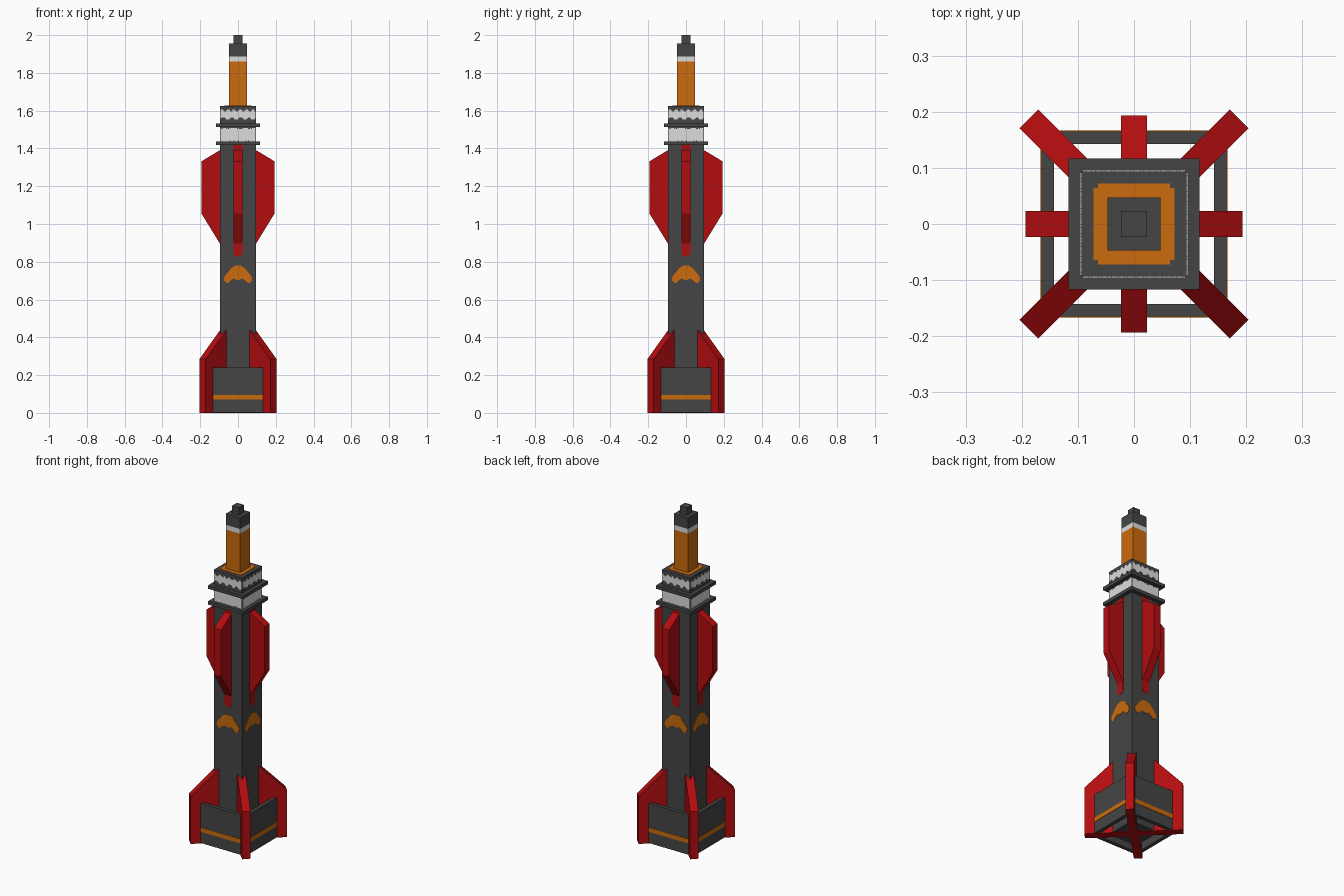
import bpy, bmesh, math, random
from mathutils import Matrix, Vector

if "Cube" in bpy.data.objects:
    bpy.data.objects.remove(bpy.data.objects["Cube"])

random.seed(4)


def material(name, rgb):
    m = bpy.data.materials.new(name)
    m.diffuse_color = (*rgb, 1)
    m.use_nodes = True
    m.node_tree.nodes["Principled BSDF"].inputs["Base Color"].default_value = m.diffuse_color
    return m


GREY = material("dark grey", (0.06, 0.06, 0.06))
RED = material("red", (0.45, 0.004, 0.005))
ORANGE = material("orange", (0.6, 0.145, 0.004))
WHITE = material("white", (0.72, 0.72, 0.72))


def finish(bm, name, mat):
    bmesh.ops.recalc_face_normals(bm, faces=bm.faces[:])
    me = bpy.data.meshes.new(name)
    bm.to_mesh(me)
    bm.free()
    me.materials.append(mat)
    ob = bpy.data.objects.new(name, me)
    bpy.context.collection.objects.link(ob)
    return ob


def prism(bm, outline, direction):
    """Closed solid from an outline pushed along a direction."""
    face = bm.faces.new([bm.verts.new(p) for p in outline])
    out = bmesh.ops.extrude_face_region(bm, geom=[face], use_keep_orig=True)
    verts = [g for g in out["geom"] if isinstance(g, bmesh.types.BMVert)]
    bmesh.ops.translate(bm, verts=verts, vec=direction)


def square(name, half, z0, z1, mat):
    bm = bmesh.new()
    prism(bm, [(x * half, y * half, z0) for x, y in ((-1, -1), (1, -1), (1, 1), (-1, 1))],
          Vector((0, 0, z1 - z0)))
    return finish(bm, name, mat)


def four(name, outline, direction, mat, turn=0):
    """Repeat a prism around the z axis at 90 degree steps."""
    bm = bmesh.new()
    for k in range(4):
        r = Matrix.Rotation(math.radians(turn + 90 * k), 3, 'Z')
        prism(bm, [r @ Vector(p) for p in outline], r @ Vector(direction))
    return finish(bm, name, mat)


def decal(name, points, dist, mat):
    """Thin painted plate on each of the four sides; points are (x, z)."""
    four(name, [(x, -dist + 0.001, z) for x, z in points], (0, -0.003, 0), mat)


def fin(name, profile, turn):
    """Radial fin; profile points are (distance, z)."""
    four(name, [(d, -0.0235, z) for d, z in profile], (0, 0.047, 0), RED, turn)


# Body, collars and nose
B = 0.094
square("body", B, 0.004, 1.625, GREY)
square("lower_collar", 0.117, 1.418, 1.438, GREY)
square("upper_collar", 0.117, 1.513, 1.533, GREY)
square("nose_rod", 0.047, 1.62, 1.86, ORANGE)
square("nose_band", 0.047, 1.86, 1.888, WHITE)
square("nose_cap", 0.047, 1.888, 1.955, GREY)
square("nose_tip", 0.0235, 1.955, 2.0, GREY)

# Orange paint with notched corners around the rod
bm = bmesh.new()
a, b = 0.072, 0.064
ring = []
for k in range(4):
    r = Matrix.Rotation(math.radians(90 * k), 3, 'Z')
    ring += [r @ Vector((x, y, 1.624)) for x, y in ((a, -b), (a, b), (b, b))]
prism(bm, ring, Vector((0, 0, 0.003)))
finish(bm, "rod_base_paint", ORANGE)

# Upper fins on the four sides, with the rounded painted strip behind them
fin("upper_fins", [(0.08, 0.872), (B, 0.893), (0.193, 1.055), (0.193, 1.332),
                   (B, 1.392), (0.08, 1.4)], 0)
strip = [(0.0235, 1.418), (-0.0235, 1.418)]
strip += [(-0.0235 * math.cos(t), 0.85 - 0.0235 * math.sin(t))
          for t in (math.pi * i / 8 for i in range(9))]
decal("fin_root_paint", strip, B, RED)

# Diagonal tail fins
fin("tail_fins", [(0.001, 0), (0.265, 0), (0.265, 0.285), (0.109, 0.44), (0.001, 0.54)], 45)

# Open square skirt joining the tail fins
four("tail_skirt", [(-0.165, -0.165, 0.002), (0.165, -0.165, 0.002),
                    (0.143, -0.143, 0.002), (-0.143, -0.143, 0.002)], (0, 0, 0.238), GREY)
decal("skirt_stripe", [(-0.133, 0.07), (0.133, 0.07), (0.133, 0.096), (-0.133, 0.096)],
      0.165, ORANGE)

# Rounded chevron on each side
half = [(0.015, 0.779), (0.037, 0.765), (0.055, 0.743), (0.072, 0.722), (0.075, 0.705),
        (0.065, 0.69), (0.052, 0.686), (0.04, 0.7), (0.022, 0.712), (0.008, 0.704)]
decal("chevron", half + [(-x, z) for x, z in reversed(half)], B, ORANGE)


# Frost-like white bands with stepped ragged edges
def ragged(name, low, high):
    n, w = 32, 0.092
    top, bottom = [], []
    for i in range(n):
        x0, x1 = -w + 2 * w * i / n, -w + 2 * w * (i + 1) / n
        zl, zh = low(i), high(i)
        bottom += [(x0, zl), (x1, zl)]
        top += [(x0, zh), (x1, zh)]
    # tiny offsets keep the steps from producing repeated points
    pts = []
    for p in bottom + top[::-1]:
        if not pts or (Vector(p) - Vector(pts[-1])).length > 1e-6:
            pts.append(p)
    decal(name, pts, B, WHITE)


ragged("lower_white_band", lambda i: 1.438 + random.choice((0, 0, 0.005)),
       lambda i: 1.508 - random.choice((0, 0, 0.006)))
ragged("upper_white_band",
       lambda i: 1.558 + 0.006 * round(1.3 * math.sin(i * 0.8)),
       lambda i: 1.601 + 0.005 * round(1.2 * math.sin(i * 1.1 + 1)))
